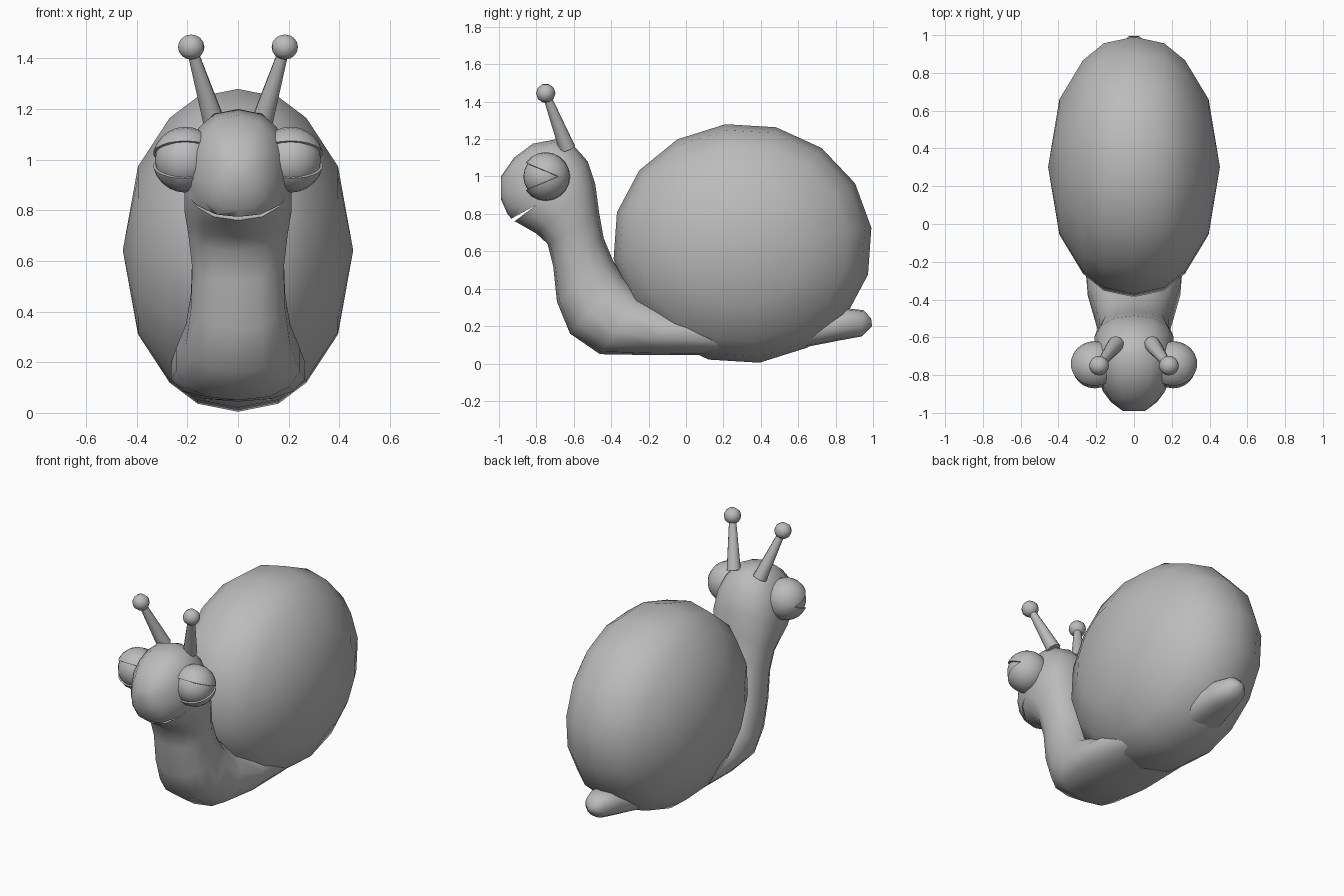
import bpy, bmesh, math
from mathutils import Vector, Matrix

if "Cube" in bpy.data.objects:
    bpy.data.objects.remove(bpy.data.objects["Cube"])

grey = bpy.data.materials.new("plain_grey")
grey.diffuse_color = (0.5, 0.5, 0.5, 1)
grey.use_nodes = True
grey.node_tree.nodes["Principled BSDF"].inputs["Base Color"].default_value = grey.diffuse_color


def finish(name, bm, angle=60):
    """Turn a bmesh into a smooth-shaded grey object."""
    bmesh.ops.recalc_face_normals(bm, faces=bm.faces[:])
    me = bpy.data.meshes.new(name)
    bm.to_mesh(me)
    bm.free()
    me.materials.append(grey)
    ob = bpy.data.objects.new(name, me)
    bpy.context.collection.objects.link(ob)
    smooth(ob, angle)
    return ob


def smooth(ob, angle):
    bpy.ops.object.select_all(action='DESELECT')
    ob.select_set(True)
    bpy.context.view_layer.objects.active = ob
    bpy.ops.object.shade_smooth_by_angle(angle=math.radians(angle))


def loft(bm, loops):
    """Skin a list of point loops and close both ends."""
    rings = [[bm.verts.new(p) for p in lp] for lp in loops]
    n = len(rings[0])
    for a, b in zip(rings, rings[1:]):
        for i in range(n):
            j = (i + 1) % n
            bm.faces.new((a[i], a[j], b[j], b[i]))
    for ring in (rings[0], rings[-1]):
        c = bm.verts.new(sum((v.co for v in ring), Vector()) / n)
        for i in range(n):
            bm.faces.new((ring[i], ring[(i + 1) % n], c))


# Shell: 16-sided rings around the x axis
def shell_ring(x, r):
    angles = [math.radians(7.5 + 22.5 * k) for k in range(16)]
    return [(x, 0.302 + 0.695 * r * math.cos(a), 0.642 + 0.643 * r * math.sin(a))
            for a in angles]


half = [(0.395, 0.52), (0.27, 0.82), (0.16, 0.95)]
profile = [(-x, r) for x, r in half] + [(0, 1)] + half[::-1]
bm = bmesh.new()
loft(bm, [shell_ring(x, r) for x, r in profile])
for v in bm.verts:                      # push the two poles outwards
    if len(v.link_edges) == 16:
        v.co.x = math.copysign(0.455, v.co.x)
finish("shell", bm)

# Body: sections from tail to snout (top y, z, bottom y, z, half width)
sections = [
    (0.99, 0.24, 0.995, 0.20, 0.03),
    (0.95, 0.285, 0.94, 0.145, 0.075),
    (0.86, 0.295, 0.83, 0.125, 0.11),
    (0.70, 0.26, 0.65, 0.09, 0.14),
    (0.35, 0.22, 0.35, 0.07, 0.15),
    (0.15, 0.25, 0.17, 0.045, 0.255),
    (-0.08, 0.29, -0.18, 0.045, 0.27),
    (-0.24, 0.37, -0.46, 0.05, 0.25),
    (-0.33, 0.46, -0.62, 0.16, 0.21),
    (-0.39, 0.55, -0.69, 0.33, 0.19),
    (-0.44, 0.67, -0.71, 0.52, 0.185),
    (-0.465, 0.81, -0.74, 0.64, 0.20),
    (-0.485, 0.96, -0.80, 0.695, 0.215),
    (-0.525, 1.08, -0.87, 0.735, 0.215),
    (-0.60, 1.165, -0.905, 0.755, 0.20),
    (-0.69, 1.20, -0.915, 0.76, 0.19),
    (-0.82, 1.175, -0.93, 0.77, 0.165),
    (-0.92, 1.10, -0.955, 0.80, 0.125),
    (-0.99, 1.00, -0.99, 0.88, 0.06),
]


def body_ring(ty, tz, by, bz, w, n=14):
    c = Vector((0, (ty + by) / 2, (tz + bz) / 2))
    h = Vector((0, (ty - by) / 2, (tz - bz) / 2))
    soft = lambda t: math.copysign(abs(t) ** 0.85, t)
    pts = []
    for k in range(n):
        a = math.tau * (k + 0.5) / n
        s = math.sin(a) / math.sin(math.tau * 3.5 / n)
        pts.append(c + h * soft(s) + Vector((w * soft(math.cos(a)), 0, 0)))
    return pts


bm = bmesh.new()
loft(bm, [body_ring(*s) for s in sections])
body = finish("body", bm)

# Mouth: thin wedge cut below the snout
bm = bmesh.new()
wedge = [(-0.80, 0.848), (-0.97, 0.755), (-0.97, 0.72)]
loft(bm, [[(x, y, z) for y, z in wedge] for x in (-0.3, 0.3)])
cutter = finish("mouth_cutter", bm)
cutter.hide_render = True
mod = body.modifiers.new("mouth", 'BOOLEAN')
mod.operation = 'DIFFERENCE'
mod.solver = 'EXACT'
mod.object = cutter
bpy.context.view_layer.objects.active = body
bpy.ops.object.modifier_apply(modifier=mod.name)
bpy.data.objects.remove(cutter)
smooth(body, 60)


def ball(name, centre, r, seg, rings, opening=None):
    """Sphere with its poles on x; an opening removes a forward wedge."""
    bm = bmesh.new()
    bmesh.ops.create_uvsphere(
        bm, u_segments=seg, v_segments=rings, radius=r,
        matrix=Matrix.Translation(centre) @ Matrix.Rotation(math.pi / 2, 4, 'Y'))
    if opening:
        apex, slope = opening
        for s in (1, -1):
            bmesh.ops.bisect_plane(
                bm, geom=bm.verts[:] + bm.edges[:] + bm.faces[:],
                plane_co=apex, plane_no=(0, slope, s))
        gone = []
        for f in bm.faces:
            d = f.calc_center_median() - apex
            if abs(d.z) < -d.y * slope:
                gone.append(f)
        bmesh.ops.delete(bm, geom=gone, context='FACES')
        # Lid thickness towards the eyeball
        bmesh.ops.recalc_face_normals(bm, faces=bm.faces[:])
        bmesh.ops.solidify(bm, geom=bm.faces[:], thickness=0.01)
    return finish(name, bm, 45)


for side, s in (("left", -1), ("right", 1)):
    # Eye with upper and lower lid
    eye = Vector((s * 0.208, -0.75, 1.0))
    ball(side + "_eyeball", eye, 0.12, 20, 12)
    ball(side + "_eyelids", eye, 0.13, 20, 12,
         (Vector((s * 0.208, -0.68, 1.0)), 0.42))
    # Feeler stalk and knob
    base, tip = Vector((s * 0.095, -0.635, 1.15)), Vector((s * 0.185, -0.75, 1.445))
    axis = tip - base
    turn = axis.to_track_quat('Z', 'Y').to_matrix().to_4x4()
    bm = bmesh.new()
    bmesh.ops.create_cone(
        bm, cap_ends=True, segments=10, radius1=0.044, radius2=0.02,
        depth=axis.length, matrix=Matrix.Translation((base + tip) / 2) @ turn)
    finish(side + "_feeler_stalk", bm)
    ball(side + "_feeler_knob", tip, 0.052, 10, 8)
